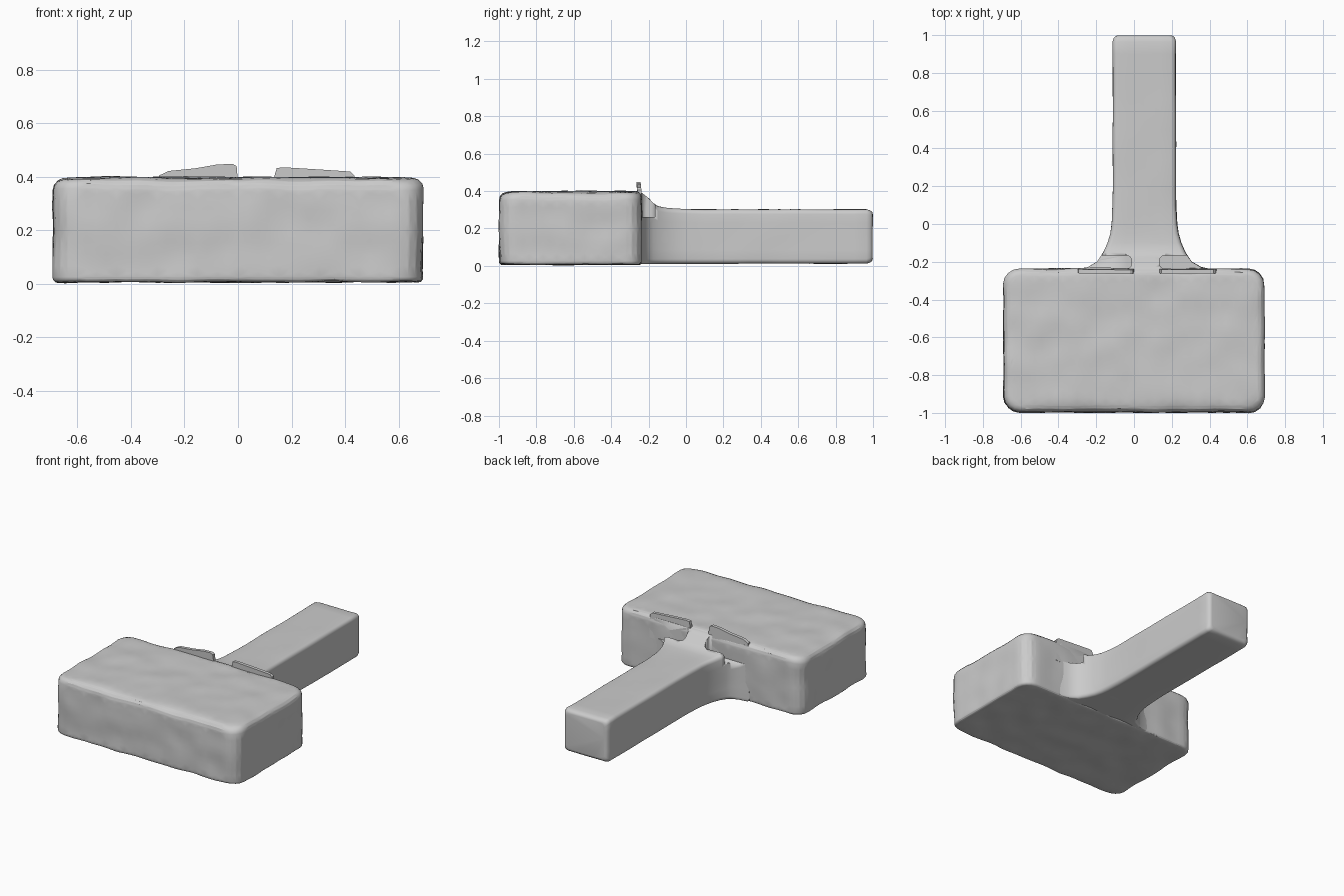
import bpy, bmesh, math
from mathutils import Vector, noise

if "Cube" in bpy.data.objects:
    bpy.data.objects.remove(bpy.data.objects["Cube"])


def finish(name, bm, angle=40):
    bmesh.ops.recalc_face_normals(bm, faces=bm.faces)
    me = bpy.data.meshes.new(name)
    bm.to_mesh(me)
    bm.free()
    ob = bpy.data.objects.new(name, me)
    bpy.context.collection.objects.link(ob)
    bpy.ops.object.select_all(action='DESELECT')
    bpy.context.view_layer.objects.active = ob
    ob.select_set(True)
    bpy.ops.object.shade_smooth_by_angle(angle=math.radians(angle))
    return ob


def rounded_outline(x0, x1, y0, y1, r, arc=6, straight=1):
    """Rounded rectangle, counter-clockwise, with split straight sides."""
    r = min(r, (x1 - x0) * 0.49, (y1 - y0) * 0.49)
    pts = []
    for cx, cy, a in ((x1 - r, y1 - r, 0), (x0 + r, y1 - r, 90),
                      (x0 + r, y0 + r, 180), (x1 - r, y0 + r, 270)):
        for i in range(arc + 1):
            t = math.radians(a + 90 * i / arc)
            pts.append(Vector((cx + r * math.cos(t), cy + r * math.sin(t))))
    out = []
    for i, p in enumerate(pts):
        q = pts[(i + 1) % len(pts)]
        n = straight if i % (arc + 1) == arc else 1
        out += [p.lerp(q, k / n) for k in range(n)]
    return out


def loft(bm, rings):
    """Join rings of points into a closed skin with capped ends."""
    rows = [[bm.verts.new(p) for p in ring] for ring in rings]
    n = len(rows[0])
    for a, b in zip(rows, rows[1:]):
        for i in range(n):
            bm.faces.new((a[i], a[(i + 1) % n], b[(i + 1) % n], b[i]))
    bm.faces.new(rows[0])
    bm.faces.new(rows[-1])


def roughen(bm, amount, scale):
    bm.normal_update()
    moves = [(v, v.normal * amount * noise.noise(v.co * scale)) for v in bm.verts]
    for v, d in moves:
        v.co += d


# Head: broad block with worn, rounded edges
bm = bmesh.new()
bmesh.ops.create_cube(bm, size=1)
for v in bm.verts:
    v.co = Vector((v.co.x * 1.38, -0.617 + v.co.y * 0.76, 0.203 + v.co.z * 0.39))
upright = [e for e in bm.edges if abs(e.verts[0].co.z - e.verts[1].co.z) > 0.1]
bmesh.ops.bevel(bm, geom=upright, offset=0.085, segments=4, profile=0.5, affect='EDGES')
for top, size in ((True, 0.035), (False, 0.018)):
    rim = [e for e in bm.edges if all((v.co.z > 0.39) == top and
           (v.co.z > 0.39 or v.co.z < 0.01) for v in e.verts)]
    bmesh.ops.bevel(bm, geom=rim, offset=size, segments=3, profile=0.5, affect='EDGES')
bmesh.ops.triangulate(bm, faces=bm.faces)
for _ in range(5):
    long_edges = [e for e in bm.edges if e.calc_length() > 0.06]
    bmesh.ops.subdivide_edges(bm, edges=long_edges, cuts=1)
    bmesh.ops.triangulate(bm, faces=bm.faces)
# chipped corners along the top rim
for v in bm.verts:
    edge = max(0, abs(v.co.x) - 0.55) / 0.14
    front = max(0, -0.93 - v.co.y) / 0.07
    if v.co.z > 0.3:
        wear = 0.5 + 0.5 * noise.noise(v.co * 6)
        v.co.z -= 0.022 * wear * min(1, edge * edge + front)
roughen(bm, 0.007, 7)
finish("hammer_head", bm, 60)

# Handle: square bar flaring into the back of the head
# station: y, half width, top height, corner radius
stations = [(-0.27, 0.37, 0.395, 0.02), (-0.24, 0.36, 0.393, 0.02),
            (-0.228, 0.30, 0.385, 0.02), (-0.20, 0.25, 0.362, 0.025),
            (-0.175, 0.232, 0.335, 0.025), (-0.15, 0.216, 0.318, 0.025),
            (-0.10, 0.194, 0.309, 0.025), (-0.05, 0.18, 0.306, 0.025),
            (0.0, 0.173, 0.304, 0.025), (0.1, 0.168, 0.302, 0.025)]
stations += [(0.1 + 0.08 * i, 0.167, 0.302, 0.025) for i in range(1, 11)]
stations += [(0.965, 0.167, 0.302, 0.025), (0.985, 0.161, 0.296, 0.025),
             (0.995, 0.152, 0.288, 0.025), (0.998, 0.14, 0.277, 0.025)]
rings = []
for y, w, top, r in stations:
    low = 0.012 + max(0, 0.167 - w)
    rings.append([Vector((p.x, y, p.y)) for p in
                  rounded_outline(0.055 - w, 0.055 + w, low, top, r, 4, 5)])
bm = bmesh.new()
loft(bm, rings)
roughen(bm, 0.003, 6)
handle = finish("handle", bm, 45)

# Pockets sunk into both sides of the flare
for x0, x1 in ((-0.4, -0.012), (0.135, 0.5)):
    bm = bmesh.new()
    outline = rounded_outline(x0, x1, -0.238, -0.166, 0.03)
    loft(bm, [[Vector((p.x, p.y, z)) for p in outline] for z in (0.262, 0.5)])
    cutter = finish("pocket_cutter", bm)
    cutter.hide_render = True
    bpy.context.view_layer.objects.active = handle
    mod = handle.modifiers.new("pocket", 'BOOLEAN')
    mod.operation = 'DIFFERENCE'
    mod.solver = 'EXACT'
    mod.object = cutter
    bpy.ops.object.modifier_apply(modifier=mod.name)
    bpy.data.objects.remove(cutter)

# Thin raised lips standing at the back edge of the head
lips = {
    "lip_left": [(-0.30, 0.25), (-0.295, 0.405), (-0.26, 0.422), (-0.16, 0.432),
                 (-0.08, 0.446), (-0.02, 0.449), (-0.005, 0.44), (0.0, 0.38), (-0.01, 0.25)],
    "lip_right": [(0.14, 0.25), (0.135, 0.40), (0.145, 0.433), (0.17, 0.436),
                  (0.30, 0.428), (0.42, 0.42), (0.435, 0.405), (0.44, 0.25)],
}
for name, outline in lips.items():
    bm = bmesh.new()
    loft(bm, [[Vector((x, y - 0.10 * max(0, z - 0.38), z)) for x, z in outline]
              for y in (-0.258, -0.236)])
    finish(name, bm, 30)
